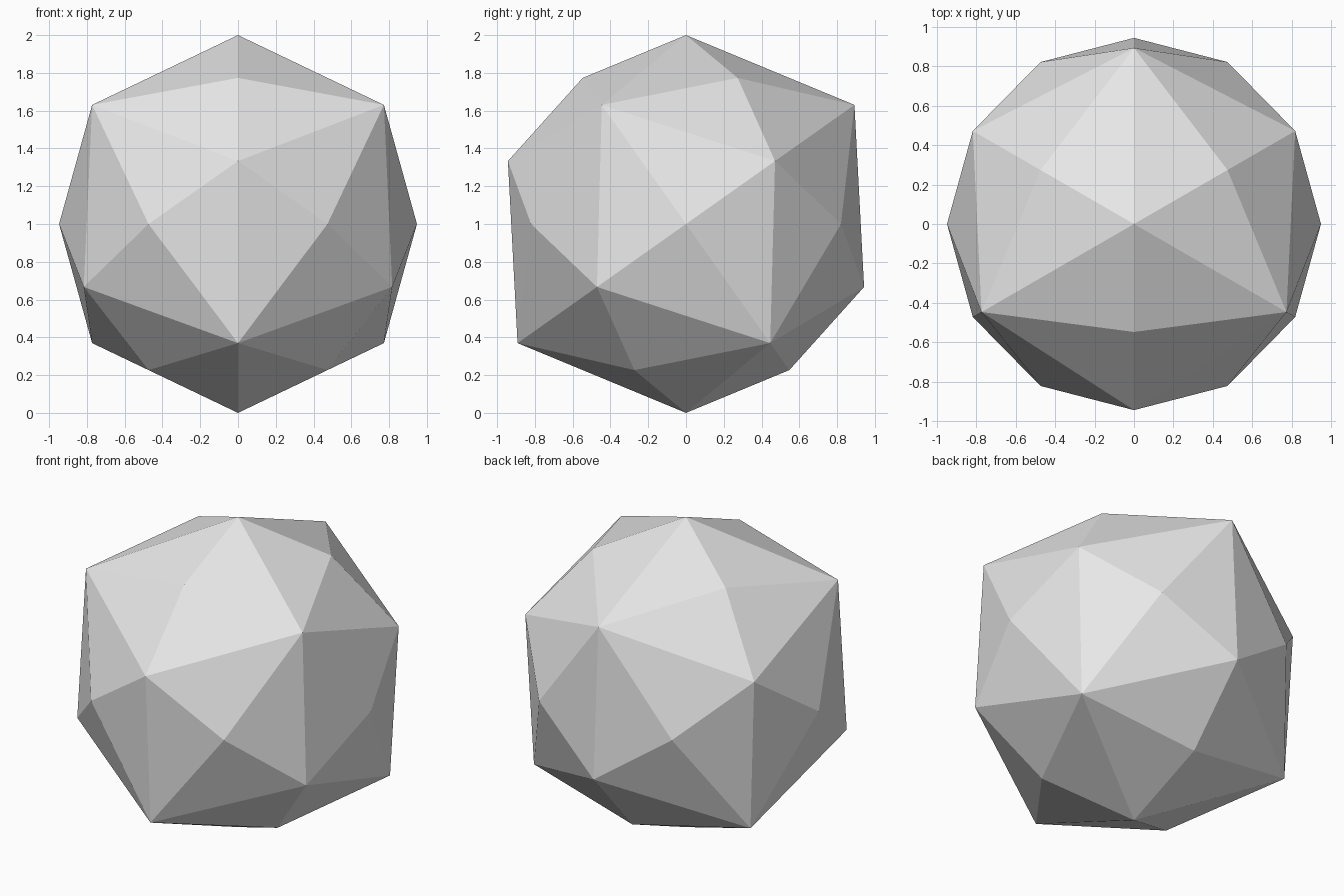
import bpy, bmesh
from itertools import product
from math import sqrt
from mathutils import Matrix, Vector

cube = bpy.data.objects.get("Cube")
if cube:
    bpy.data.objects.remove(cube, do_unlink=True)

# Flat grey material
grey = bpy.data.materials.new("plain grey")
grey.use_nodes = True
grey.diffuse_color = (0.8, 0.8, 0.8, 1)
grey.node_tree.nodes["Principled BSDF"].inputs["Base Color"].default_value = (0.8, 0.8, 0.8, 1)

# Distance of a corner from the centre, by how many axes it leans along
# (one: axis corner, two: edge corner, three: cube corner)
s = sqrt(2)
reach = {
    1: 3 * (1 + s) / (sqrt(3) * (1 + 2 * s)),
    2: s * 3 * (1 + s) / (sqrt(3) * (2 + 3 * s)),
    3: 1.0,
}

# Turn the solid so one cube corner points straight up
axes = Matrix((
    (0, sqrt(2 / 3), sqrt(1 / 3)),
    (sqrt(1 / 2), -sqrt(1 / 6), sqrt(1 / 3)),
    (-sqrt(1 / 2), -sqrt(1 / 6), sqrt(1 / 3)),
)).transposed()

# Faceted ball: the hull of all 26 corners gives 48 equal triangles
bm = bmesh.new()
for signs in product((-1, 0, 1), repeat=3):
    count = sum(map(abs, signs))
    if count:
        corner = axes @ Vector(signs).normalized() * reach[count]
        bm.verts.new(corner + Vector((0, 0, 1)))
bmesh.ops.convex_hull(bm, input=bm.verts)
bmesh.ops.recalc_face_normals(bm, faces=bm.faces)
for face in bm.faces:
    face.smooth = False

mesh = bpy.data.meshes.new("faceted_ball")
bm.to_mesh(mesh)
bm.free()
mesh.materials.append(grey)
ball = bpy.data.objects.new("faceted_ball", mesh)
bpy.context.collection.objects.link(ball)
